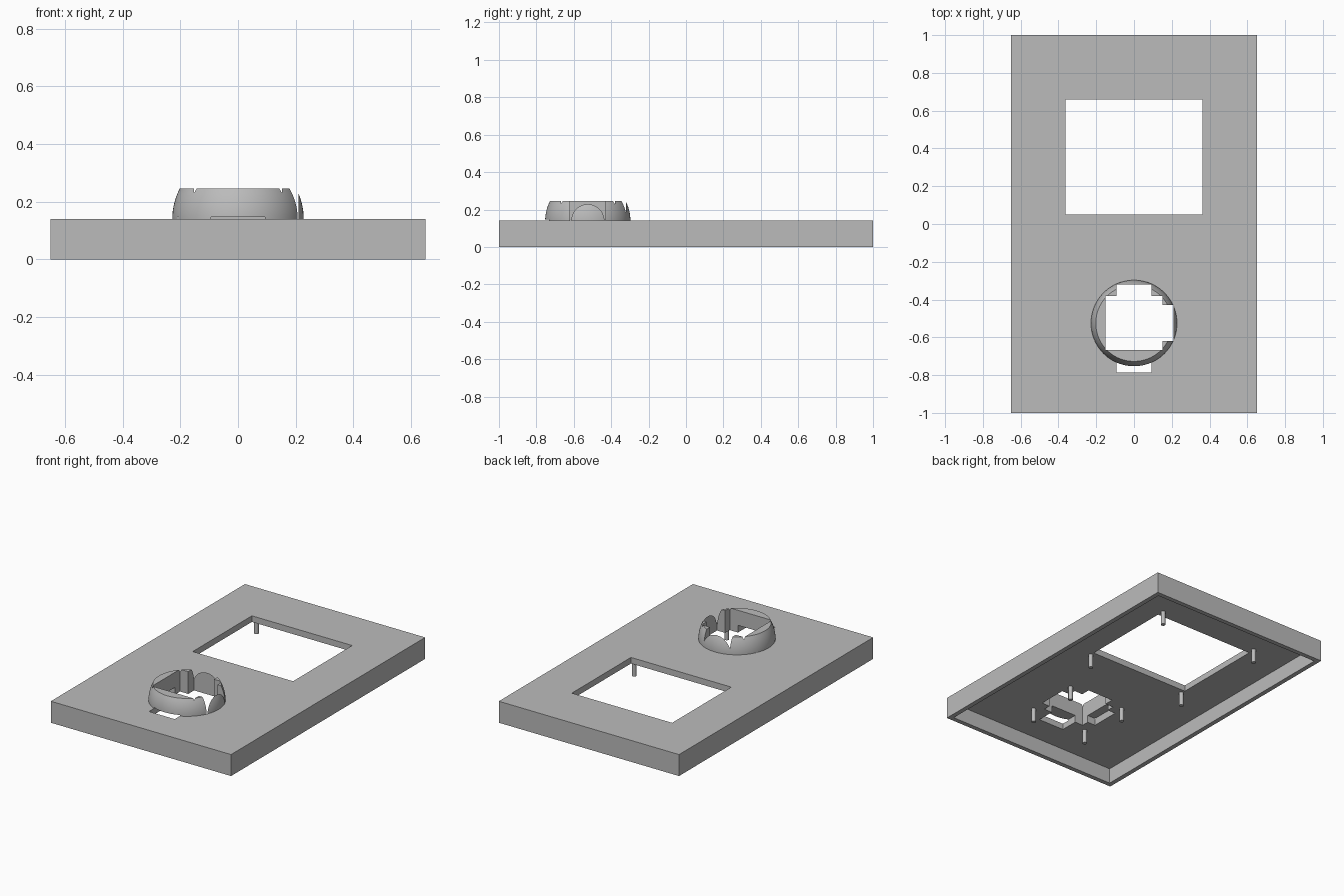
import bpy, bmesh, math
from mathutils import Matrix

if "Cube" in bpy.data.objects:
    bpy.data.objects.remove(bpy.data.objects["Cube"], do_unlink=True)

grey = bpy.data.materials.new("plain grey")
grey.use_nodes = True
COLOUR = (0.5, 0.5, 0.5, 1)
grey.diffuse_color = COLOUR
grey.node_tree.nodes["Principled BSDF"].inputs["Base Color"].default_value = COLOUR

TOP, CEILING = 0.14, 0.10      # panel top and underside of its skin
DOME_Y, DOME_R, DOME_TOP = -0.525, 0.228, 0.245


def finish(name, bm):
    bmesh.ops.recalc_face_normals(bm, faces=bm.faces)
    mesh = bpy.data.meshes.new(name)
    bm.to_mesh(mesh)
    bm.free()
    obj = bpy.data.objects.new(name, mesh)
    mesh.materials.append(grey)
    bpy.context.collection.objects.link(obj)
    return obj


def box(name, x, y, z):
    bm = bmesh.new()
    size = [b - a for a, b in (x, y, z)]
    mid = [(a + b) / 2 for a, b in (x, y, z)]
    bmesh.ops.create_cube(bm, size=1, matrix=Matrix.Translation(mid) @ Matrix.Diagonal((*size, 1)))
    return finish(name, bm)


def combine(target, tool, operation):
    mod = target.modifiers.new(operation.title(), "BOOLEAN")
    mod.operation, mod.object, mod.solver = operation, tool, "EXACT"
    bpy.context.view_layer.objects.active = target
    bpy.ops.object.modifier_apply(modifier=mod.name)
    bpy.data.objects.remove(tool, do_unlink=True)


# Hollow panel, open underneath
panel = box("cover_panel", (-0.65, 0.65), (-1, 1), (0, TOP))
combine(panel, box("cavity", (-0.62, 0.62), (-0.97, 0.97), (-0.1, CEILING)), "DIFFERENCE")

# Truncated ball collar, turned from an arc profile
bm = bmesh.new()
heights = [0.12 + (DOME_TOP - 0.12) * i / 8 for i in range(9)]
profile = [(math.sqrt(DOME_R ** 2 - (z - TOP) ** 2), z) for z in heights]
profile = [(0, heights[0])] + profile + [(0, DOME_TOP)]
verts = [bm.verts.new((r, 0, z)) for r, z in profile]
edges = [bm.edges.new(pair) for pair in zip(verts, verts[1:])]
bmesh.ops.spin(bm, geom=verts + edges, cent=(0, 0, 0), axis=(0, 0, 1),
               angle=math.tau, steps=96)
bmesh.ops.remove_doubles(bm, verts=bm.verts, dist=1e-5)
bmesh.ops.translate(bm, verts=bm.verts, vec=(0, DOME_Y, 0))
combine(panel, finish("collar", bm), "UNION")

# Screen window, stick well and its four side slots
LOW, HIGH, SLOT = 0.05, 0.3, 0.147
openings = [
    ((-0.362, 0.362), (0.05, 0.66), (LOW, HIGH)),
    ((-0.152, 0.152), (-0.668, -0.38), (LOW, HIGH)),
    ((0, 0.21), (-0.62, -0.43), (LOW, HIGH)),
    ((-0.093, 0.093), (-0.5, -0.32), (LOW, HIGH)),
    ((-0.21, 0), (-0.62, -0.43), (LOW, SLOT)),
    ((-0.093, 0.093), (-0.785, -0.5), (LOW, SLOT)),
]
for spans in openings:
    combine(panel, box("opening", *spans), "DIFFERENCE")

bpy.ops.object.select_all(action="DESELECT")
panel.select_set(True)
bpy.context.view_layer.objects.active = panel
bpy.ops.object.shade_smooth_by_angle(angle=math.radians(25))

# Mounting pegs hanging under the skin
for part, px, rows in (("screen", 0.36, (0.02, 0.705)), ("stick", 0.203, (-0.71, -0.36))):
    for side, sx in (("right", -1), ("left", 1)):
        for end, y in zip(("front", "back"), rows):
            bm = bmesh.new()
            bmesh.ops.create_cone(bm, cap_ends=True, segments=16, radius1=0.014, radius2=0.014,
                                  depth=0.11, matrix=Matrix.Translation((sx * px, y, 0.065)))
            peg = finish(f"{part}_peg_{end}_{side}", bm)
            peg.select_set(True)
            bpy.context.view_layer.objects.active = peg
            bpy.ops.object.shade_smooth_by_angle(angle=math.radians(40))
